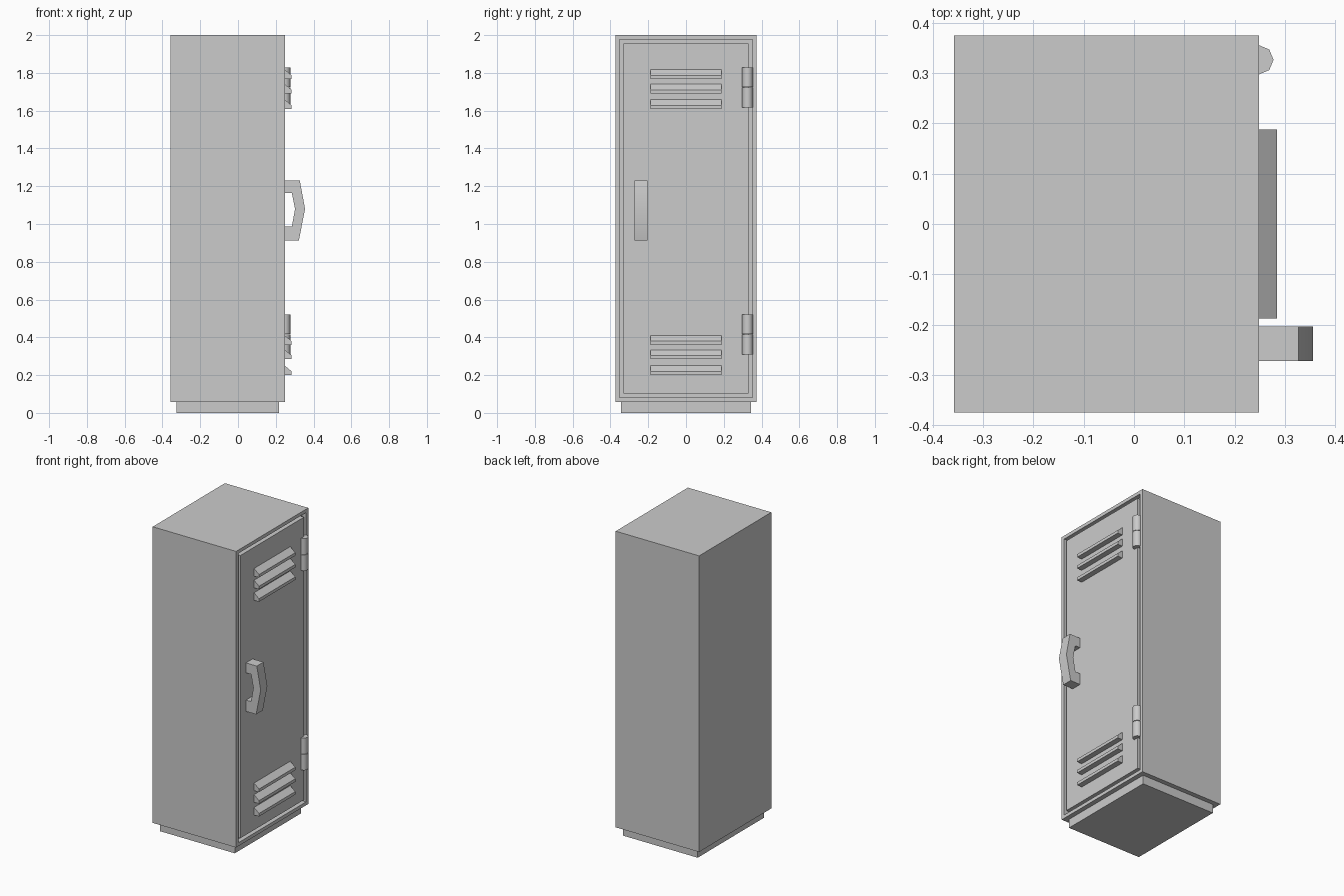
import bpy, bmesh, math
from mathutils import Vector

if "Cube" in bpy.data.objects:
    bpy.data.objects.remove(bpy.data.objects["Cube"])

FRONT = 0.248  # plane of the door face


def finish(bm, name, smooth=None):
    bmesh.ops.recalc_face_normals(bm, faces=bm.faces)
    me = bpy.data.meshes.new(name)
    bm.to_mesh(me)
    bm.free()
    ob = bpy.data.objects.new(name, me)
    bpy.context.collection.objects.link(ob)
    if smooth:
        bpy.ops.object.select_all(action='DESELECT')
        ob.select_set(True)
        bpy.context.view_layer.objects.active = ob
        bpy.ops.object.shade_smooth_by_angle(angle=math.radians(smooth))
    return ob


def box(lo, hi):
    bm = bmesh.new()
    bmesh.ops.create_cube(bm, size=1)
    for v in bm.verts:
        v.co = Vector([(a + b) / 2 + c * (b - a) for a, b, c in zip(lo, hi, v.co)])
    return bm


def prism(name, points, offset, smooth=None):
    """Closed 3D outline pushed along an offset."""
    bm = bmesh.new()
    face = bm.faces.new([bm.verts.new(p) for p in points])
    ext = bmesh.ops.extrude_face_region(bm, geom=[face], use_keep_orig=True)
    verts = [g for g in ext['geom'] if isinstance(g, bmesh.types.BMVert)]
    bmesh.ops.translate(bm, verts=verts, vec=offset)
    return finish(bm, name, smooth)


def step_face(bm, face, depth):
    """Extrude one face along x and return the new face."""
    new = bmesh.ops.extrude_discrete_faces(bm, faces=[face])['faces'][0]
    bmesh.ops.translate(bm, verts=new.verts, vec=(depth, 0, 0))
    return new


# Plinth
finish(box((-0.325, -0.343, 0), (0.217, 0.343, 0.06)), "plinth")

# Cabinet with a groove outlining the flush door
bm = box((-0.357, -0.374, 0.058), (FRONT, 0.374, 2.0))
bm.normal_update()
door = max(bm.faces, key=lambda f: f.normal.x)
bmesh.ops.inset_region(bm, faces=[door], thickness=0.032)
door = step_face(bm, door, -0.03)
bmesh.ops.inset_region(bm, faces=[door], thickness=0.03)
step_face(bm, door, 0.03)
finish(bm, "cabinet_and_door")

# Louvres: sloped hoods, three at the top and three at the bottom
for i, z in enumerate((1.608, 1.69, 1.767, 0.2, 0.284, 0.36)):
    profile = [(-0.01, 0), (0.036, 0), (0.036, 0.02), (0, 0.05), (-0.01, 0.05)]
    prism(f"louvre_{i + 1}", [(FRONT + x, -0.188, z + h) for x, h in profile],
          (0, 0.376, 0))

# Handle: bowed grip with two feet
grip = [(0.24, 1.23), (0.327, 1.23), (0.355, 1.08), (0.322, 0.912), (0.24, 0.912),
        (0.24, 0.986), (0.285, 0.986), (0.302, 1.08), (0.285, 1.165), (0.24, 1.165)]
prism("handle", [(x, -0.272, z) for x, z in grip], (0, 0.069, 0), 30)

# Hinges: two eight-sided knuckles each
for name, base in (("upper", 1.618), ("lower", 0.31)):
    for k in range(2):
        ring = [(FRONT + 0.029 * math.cos(a), 0.326 + 0.029 * math.sin(a), base + k * 0.107)
                for a in (math.tau * i / 8 for i in range(8))]
        prism(f"{name}_hinge_knuckle_{k + 1}", ring, (0, 0, 0.104), 50)
